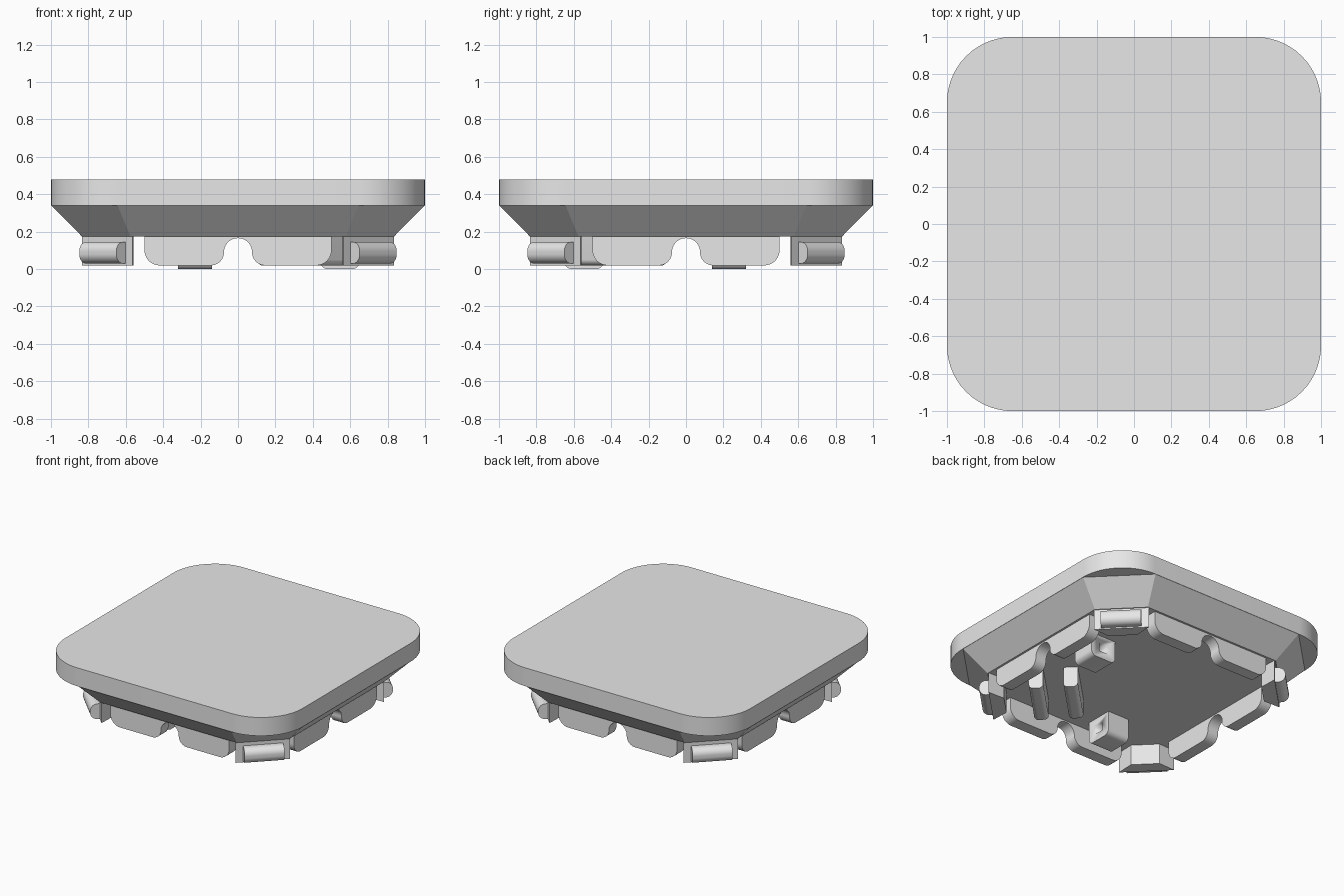
import bpy, bmesh
from math import radians, tan
from mathutils import Vector, Matrix

cube = bpy.data.objects.get("Cube")
if cube:
    bpy.data.objects.remove(cube)

grey = bpy.data.materials.new("light_grey")
grey.use_nodes = True
grey.diffuse_color = (0.8, 0.8, 0.8, 1)
grey.node_tree.nodes["Principled BSDF"].inputs["Base Color"].default_value = (0.8, 0.8, 0.8, 1)

X, Y, Z = Vector((1, 0, 0)), Vector((0, 1, 0)), Vector((0, 0, 1))
FLOOR = 0.178


def fillet(corners, steps=8):
    """Outline from (x, y, radius) corners, each rounded with an arc."""
    out = []
    for i, (x, y, r) in enumerate(corners):
        p = Vector((x, y))
        if r == 0:
            out.append(p)
            continue
        a = (Vector(corners[i - 1][:2]) - p).normalized()
        b = (Vector(corners[(i + 1) % len(corners)][:2]) - p).normalized()
        half = a.angle(b) / 2
        start, end = p + a * r / tan(half), p + b * r / tan(half)
        centre = p + (a + b).normalized() * (r * (1 + tan(half) ** 2) ** 0.5 / tan(half))
        for k in range(steps + 1):
            d = (start.lerp(end, k / steps) - centre).normalized()
            out.append(centre + d * r)
    return out


def prism(name, outline, lo, hi, axes=(X, Y, Z), top=None, turn=0):
    """Extrude (or loft) an outline along the third axis, then turn about z."""
    u, v, w = axes
    rot = Matrix.Rotation(radians(turn), 3, 'Z')
    bm = bmesh.new()
    rings = [[bm.verts.new(rot @ (u * p[0] + v * p[1] + w * h)) for p in pts]
             for pts, h in ((outline, lo), (top or outline, hi))]
    n = len(outline)
    for ring in rings:
        bm.faces.new(ring)
    for i in range(n):
        j = (i + 1) % n
        bm.faces.new((rings[0][i], rings[0][j], rings[1][j], rings[1][i]))
    bmesh.ops.recalc_face_normals(bm, faces=bm.faces[:])
    mesh = bpy.data.meshes.new(name)
    bm.to_mesh(mesh)
    bm.free()
    obj = bpy.data.objects.new(name, mesh)
    bpy.context.collection.objects.link(obj)
    mesh.materials.append(grey)
    bpy.ops.object.select_all(action='DESELECT')
    obj.select_set(True)
    bpy.context.view_layer.objects.active = obj
    bpy.ops.object.shade_smooth_by_angle(angle=radians(30))
    return obj


def octagon(s, c):
    return [(s, -c), (s, c), (c, s), (-c, s), (-s, c), (-s, -c), (-c, -s), (c, -s)]


def foot(centre, half, low, r):
    """Upright profile with a rounded lower edge."""
    return fillet([(centre - half, FLOOR, 0), (centre - half, low, r),
                   (centre + half, low, r), (centre + half, FLOOR, 0)])


# Cap: rounded square slab over a chamfered taper
prism("top_plate", fillet([(1, 1, .35), (-1, 1, .35), (-1, -1, .35), (1, -1, .35)], 16), .34, .48)
prism("tapered_base", octagon(.835, .575), .175, .342, top=octagon(1, .645))

# Skirt walls with a central arch, and corner brackets with their clips
half_wall = [(.5, FLOOR, 0), (.5, .02, .08), (.075, .02, .069), (.075, .165, .073)]
wall = fillet(half_wall + [(-x, z, r) for x, z, r in reversed(half_wall)])
bracket = [(.835, .565), (.565, .835), (.56, .70), (.70, .56)]
clip = fillet([(.95, .03, 0), (1.06, .03, .05), (1.06, .145, .05), (.95, .145, 0)])
diagonal, across = (X + Y).normalized(), (Y - X).normalized()
for side, turn in (("left", 0), ("back", 90), ("right", 180), ("front", 270)):
    prism(side + "_skirt_wall", wall, .73, .82, (Y, Z, X), turn=turn)
    prism(side + "_corner_bracket", bracket, .02, FLOOR, turn=turn)
    prism(side + "_corner_clip", clip, -.14, .14, (diagonal, Z, across), turn=turn)

# Two parallel ribs in the front left corner
for name, q in (("inner_rib", -.42), ("outer_rib", -.66)):
    prism(name, foot(q, .05, .02, .03), -.22, .22, (across, Z, diagonal))

# Two hollow sockets, mirrored across the diagonal
hole = [(-.58, .055), (-.51, .055), (-.51, .12), (-.58, .12)]
for name, axes in (("front_socket", (Y, Z, X)), ("left_socket", (-X, Z, -Y))):
    block = prism(name, foot(-.545, .105, 0, .04), -.32, -.14, axes)
    cutter = prism(name + "_cutter", hole, -.4, -.1, axes)
    cutter.hide_render = True
    cutter.hide_set(True)
    cut = block.modifiers.new("square_hole", 'BOOLEAN')
    cut.operation = 'DIFFERENCE'
    cut.object = cutter
